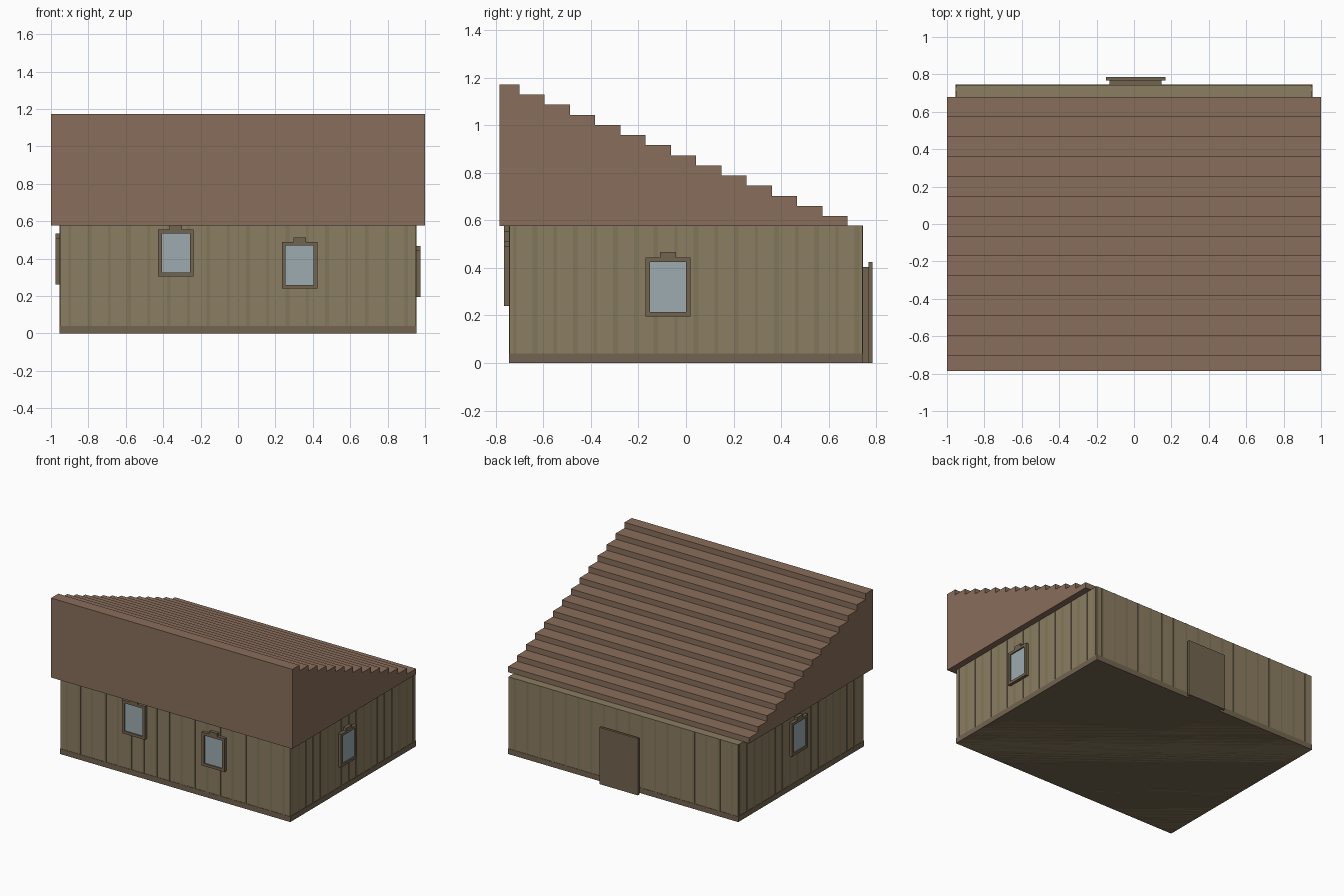
import bpy, bmesh
from math import pi
from mathutils import Matrix, Vector

if "Cube" in bpy.data.objects:
    bpy.data.objects.remove(bpy.data.objects["Cube"])


def material(name, rgb):
    m = bpy.data.materials.new(name)
    m.diffuse_color = (*rgb, 1)
    m.use_nodes = True
    m.node_tree.nodes["Principled BSDF"].inputs["Base Color"].default_value = m.diffuse_color
    return m


WALL = material("wall_wood", (0.26, 0.205, 0.12))
BATTEN = material("batten_wood", (0.215, 0.18, 0.10))
TRIM = material("trim_wood", (0.17, 0.13, 0.08))
ROOF = material("roof_wood", (0.25, 0.155, 0.105))
GLASS = material("glass", (0.34, 0.41, 0.44))


def finish(name, bm, mat, matrix=Matrix()):
    bmesh.ops.recalc_face_normals(bm, faces=bm.faces)
    me = bpy.data.meshes.new(name)
    bm.to_mesh(me)
    bm.free()
    me.materials.append(mat)
    ob = bpy.data.objects.new(name, me)
    ob.matrix_world = matrix
    bpy.context.collection.objects.link(ob)
    return ob


def boxes(name, mat, specs, matrix=Matrix()):
    """One object from boxes given as (x0, x1, y0, y1, z0, z1)."""
    bm = bmesh.new()
    for x0, x1, y0, y1, z0, z1 in specs:
        c = Vector((x0 + x1, y0 + y1, z0 + z1)) / 2
        bmesh.ops.create_cube(bm, size=1, matrix=Matrix.Translation(c)
                              @ Matrix.Diagonal((x1 - x0, y1 - y0, z1 - z0, 1)))
    return finish(name, bm, mat, matrix)


HX, HY, H = 0.952, 0.742, 0.578

# Wall block and the darker sill band round its foot
boxes("walls", WALL, [(-HX, HX, -HY, HY, 0, H)])
S = 0.003
boxes("sill_band", TRIM, [(-HX - S, HX + S, -HY - S, HY + S, 0, 0.04)])

# Vertical battens on all four sides
battens = []
for i in range(18):
    x, y = -0.9 + i * 1.8 / 17, -0.72 + i * 1.44 / 17
    w = 0.010 if i % 2 else 0.007
    for s in (-1, 1):
        ya, yb = sorted((s * HY, s * (HY + 0.002)))
        xa, xb = sorted((s * HX, s * (HX + 0.002)))
        battens.append((x - w, x + w, ya, yb, 0.04, H))
        battens.append((xa, xb, y - w, y + w, 0.04, H))
boxes("battens", BATTEN, battens)

# Stepped lean-to roof: stair profile extruded across x
N, RUN, DROP = 14, 0.1062, 0.0426
profile = [(-0.785, 0.576)]
y, z = -0.785, 1.172
for i in range(N):
    y_end = 0.68 - (N - 1 - i) * RUN
    profile += [(y, z), (y_end, z)]
    y, z = y_end, z - DROP
profile.append((0.68, 0.576))
bm = bmesh.new()
face = bm.faces.new([bm.verts.new((-1, py, pz)) for py, pz in profile])
ext = bmesh.ops.extrude_face_region(bm, geom=[face])
bmesh.ops.translate(bm, vec=(2, 0, 0),
                    verts=[v for v in ext["geom"] if isinstance(v, bmesh.types.BMVert)])
finish("stepped_roof", bm, ROOF)


# Windows: built facing -y at the origin, then turned onto their wall
def window(name, loc, angle):
    m = Matrix.Translation(loc) @ Matrix.Rotation(angle, 4, "Z")
    w, h, t, d = 0.095, 0.125, 0.02, 0.023
    boxes(name + "_frame", TRIM, [
        (-w, -w + t, -d, 0, -h, h), (w - t, w, -d, 0, -h, h),
        (-w + t, w - t, -d, 0, -h, -h + t), (-w + t, w - t, -d, 0, h - t, h),
        (-0.033, 0.033, -d, 0, h, h + 0.022)], m)
    boxes(name + "_pane", GLASS, [(-w + t, w - t, -0.014, 0, -h + t, h - t)], m)


window("front_window_left", (-0.332, -HY, 0.43), 0)
window("front_window_right", (0.33, -HY, 0.365), 0)
window("right_window", (HX, -0.076, 0.32), pi / 2)
window("left_window", (-HX, 0.04, 0.386), -pi / 2)

# Back door: backing slab with a larger leaf in front
boxes("door_backing", TRIM, [(-0.13, 0.147, HY, 0.769, 0, 0.405)])
boxes("door_leaf", TRIM, [(-0.151, 0.169, 0.767, 0.785, 0, 0.425)])
